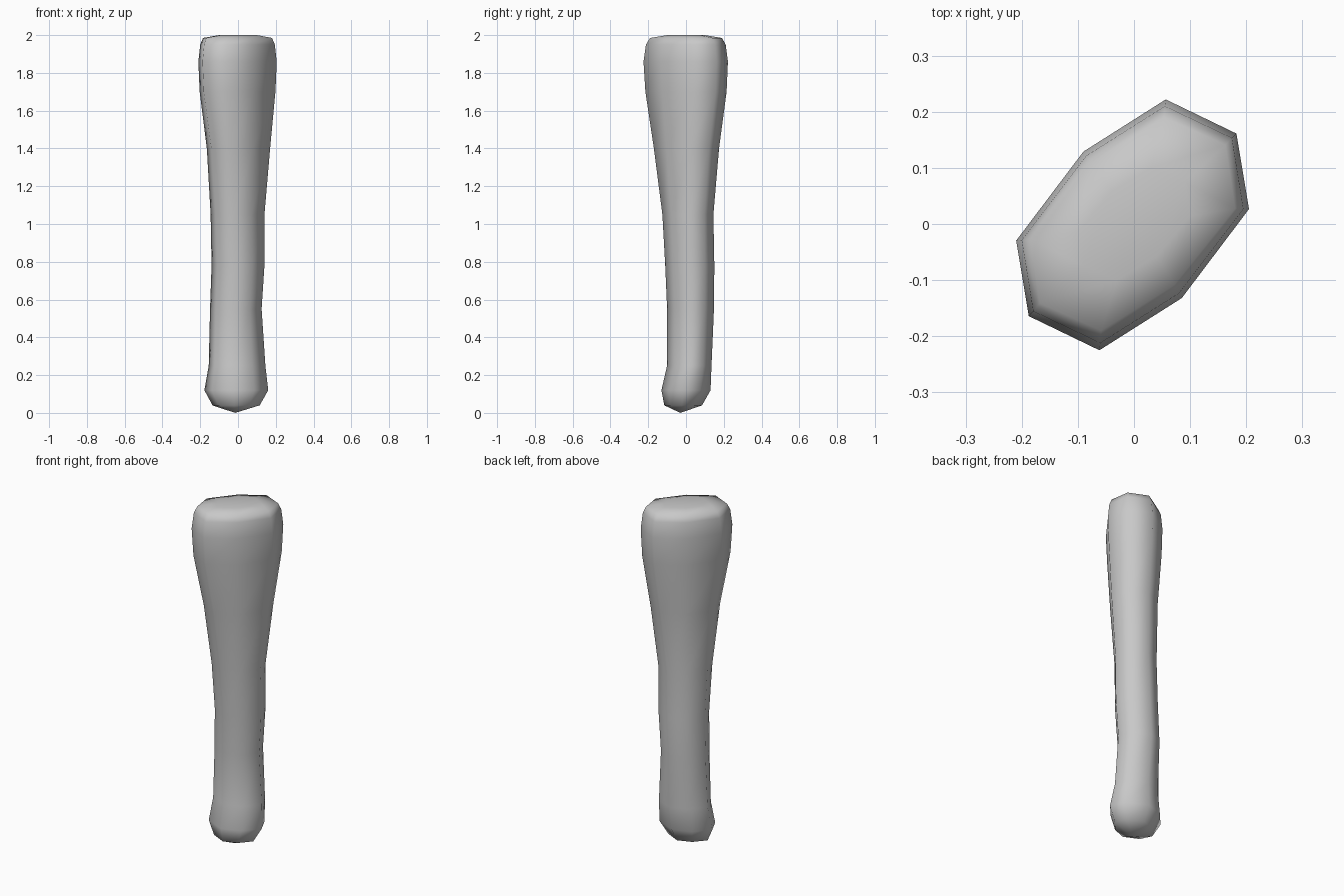
import bpy
import bmesh
from mathutils import Matrix, Vector

cube = bpy.data.objects.get("Cube")
if cube:
    bpy.data.objects.remove(cube, do_unlink=True)

# Single matte grey
grey = bpy.data.materials.new("plain grey")
grey.use_nodes = True
colour = (0.58, 0.58, 0.58, 1)
grey.diffuse_color = colour
grey.node_tree.nodes["Principled BSDF"].inputs["Base Color"].default_value = colour

# Half of the eight-sided cross-section; the other half is its point reflection
half = [(0.81, 0.74), (0.12, 0.99), (-0.68, 0.82), (-1.0, 0.11)]
section = half + [(-u, -v) for u, v in half]
turn = Matrix.Rotation(0.7854, 2)

# Each ring: height, left, right, front, back, long/short axis ratio
rings = [
    (0.04, -0.135, 0.115, -0.115, 0.085, 1.05),
    (0.12, -0.178, 0.16, -0.13, 0.13, 1.05),
    (0.25, -0.155, 0.145, -0.10, 0.135, 1.15),
    (0.55, -0.148, 0.125, -0.10, 0.148, 1.10),
    (0.78, -0.14, 0.14, -0.11, 0.15, 1.13),
    (1.05, -0.145, 0.14, -0.125, 0.145, 1.23),
    (1.40, -0.165, 0.17, -0.17, 0.175, 1.42),
    (1.70, -0.203, 0.198, -0.215, 0.215, 1.58),
    (1.86, -0.21, 0.205, -0.225, 0.222, 1.58),
    (1.95, -0.20, 0.195, -0.212, 0.21, 1.6),
    (1.985, -0.185, 0.18, -0.19, 0.19, 1.65),
    (2.0, -0.10, 0.10, -0.10, 0.10, 1.65),
]


def fit(values, low, high):
    a, b = min(values), max(values)
    return [low + (x - a) / (b - a) * (high - low) for x in values]


def add_ring(bm, z, left, right, front, back, ratio):
    pts = [turn @ Vector((u * ratio, v)) for u, v in section]
    xs = fit([p.x for p in pts], left, right)
    ys = fit([p.y for p in pts], front, back)
    return [bm.verts.new((x, y, z)) for x, y in zip(xs, ys)]


# Loft the tapered shaft, closing it with a flat top and a blunt point
bm = bmesh.new()
loops = [add_ring(bm, *ring) for ring in rings]
count = len(section)
for low, high in zip(loops, loops[1:]):
    for i in range(count):
        j = (i + 1) % count
        bm.faces.new((low[i], low[j], high[j], high[i]))
bm.faces.new(loops[-1])
tip = bm.verts.new((-0.015, -0.03, 0))
for i in range(count):
    bm.faces.new((tip, loops[0][(i + 1) % count], loops[0][i]))
bmesh.ops.recalc_face_normals(bm, faces=bm.faces)
for face in bm.faces:
    face.smooth = True

mesh = bpy.data.meshes.new("tapered_shaft")
bm.to_mesh(mesh)
bm.free()
mesh.materials.append(grey)
shaft = bpy.data.objects.new("tapered_shaft", mesh)
bpy.context.collection.objects.link(shaft)
